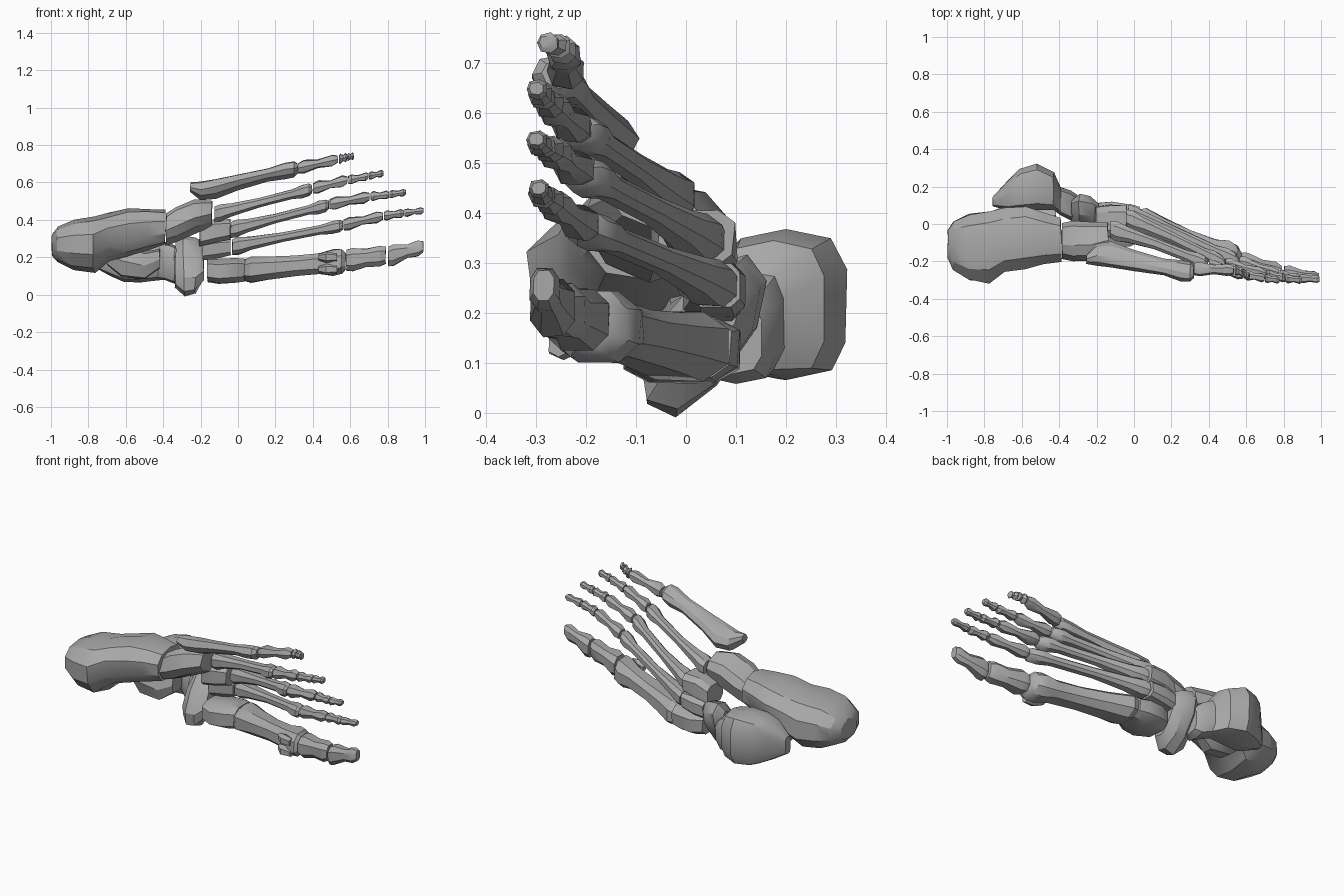
import bpy, bmesh, math, random
from mathutils import Vector

random.seed(4)
mat = bpy.data.materials.new("bone grey")
mat.diffuse_color = (0.4, 0.4, 0.4, 1)


def bone(name, stations, sides=8, square=0.8, jitter=0.05, roll=0):
    """Loft rings (x, y, z, half size in y, half size in z) along the bone."""
    bm = bmesh.new()
    rings = []
    c, s = math.cos(math.radians(roll)), math.sin(math.radians(roll))
    full = math.cos(math.pi / sides) ** square
    for x, y, z, ry, rz in stations:
        ring = []
        for i in range(sides):
            t = 2 * math.pi * (i + 0.5) / sides
            u, v = math.cos(t), math.sin(t)
            u = math.copysign(abs(u) ** square, u) / full * ry * random.uniform(1 - jitter, 1 + jitter)
            v = math.copysign(abs(v) ** square, v) / full * rz * random.uniform(1 - jitter, 1 + jitter)
            dx = random.uniform(-jitter, jitter) * (ry + rz) * 0.5
            ring.append(bm.verts.new((x + dx, y + u * c - v * s, z + u * s + v * c)))
        rings.append(ring)
    for a, b in zip(rings, rings[1:]):
        for i in range(sides):
            j = (i + 1) % sides
            bm.faces.new((a[i], a[j], b[j], b[i]))
    bm.faces.new(rings[0])
    bm.faces.new(rings[-1][::-1])
    bmesh.ops.recalc_face_normals(bm, faces=bm.faces)
    me = bpy.data.meshes.new(name)
    bm.to_mesh(me)
    bm.free()
    me.materials.append(mat)
    ob = bpy.data.objects.new(name, me)
    bpy.context.collection.objects.link(ob)
    bpy.ops.object.select_all(action='DESELECT')
    ob.select_set(True)
    bpy.context.view_layer.objects.active = ob
    bpy.ops.object.shade_smooth_by_angle(angle=math.radians(32))
    return ob


def long_bone(name, start, end, profile, bow=0, **kw):
    """Bone between two points; profile gives (fraction, half y, half z)."""
    a, b = Vector(start), Vector(end)
    rings = []
    for t, ry, rz in profile:
        p = a.lerp(b, t)
        rings.append((p.x, p.y + bow * math.sin(math.pi * t), p.z, ry, rz))
    return bone(name, rings, **kw)


# Heel bone with its inner shelf
bone("heel_bone", [
    (-0.995, -0.11, 0.265, 0.075, 0.055), (-0.965, -0.115, 0.27, 0.13, 0.09),
    (-0.88, -0.125, 0.27, 0.175, 0.128), (-0.77, -0.122, 0.268, 0.19, 0.148),
    (-0.69, -0.085, 0.31, 0.175, 0.122), (-0.58, -0.07, 0.335, 0.165, 0.12),
    (-0.48, -0.08, 0.35, 0.135, 0.105), (-0.39, -0.085, 0.36, 0.115, 0.09)],
     sides=10, square=0.88, jitter=0.04)
bone("heel_shelf", [
    (-0.70, 0.03, 0.21, 0.05, 0.05), (-0.62, 0.015, 0.18, 0.07, 0.085),
    (-0.50, 0.015, 0.155, 0.06, 0.07), (-0.42, 0.03, 0.19, 0.05, 0.05)], sides=7)

# Ankle bone: domed body, neck and head
bone("ankle_bone", [
    (-0.755, 0.12, 0.19, 0.025, 0.05), (-0.68, 0.15, 0.21, 0.075, 0.11),
    (-0.61, 0.185, 0.215, 0.11, 0.14), (-0.52, 0.20, 0.215, 0.122, 0.145),
    (-0.43, 0.175, 0.21, 0.10, 0.13), (-0.39, 0.12, 0.18, 0.075, 0.10),
    (-0.34, 0.10, 0.16, 0.08, 0.10), (-0.30, 0.09, 0.15, 0.06, 0.07)],
     sides=10, square=0.6, jitter=0.03)

# Midfoot bones
bone("navicular", [
    (-0.335, 0.04, 0.155, 0.05, 0.13), (-0.29, 0.035, 0.155, 0.08, 0.172),
    (-0.23, 0.03, 0.155, 0.08, 0.16), (-0.185, 0.03, 0.17, 0.05, 0.11)],
     sides=9, square=0.9, roll=-34)
bone("cuboid", [
    (-0.385, -0.09, 0.35, 0.09, 0.075), (-0.33, -0.09, 0.375, 0.10, 0.082),
    (-0.23, -0.09, 0.415, 0.095, 0.08), (-0.14, -0.07, 0.435, 0.075, 0.06)],
     square=0.7, roll=-20)
bone("inner_cuneiform", [
    (-0.165, -0.01, 0.13, 0.09, 0.06), (-0.10, -0.01, 0.125, 0.115, 0.065),
    (-0.02, -0.005, 0.13, 0.11, 0.065), (0.035, 0.0, 0.13, 0.09, 0.06)], square=0.65)
bone("middle_cuneiform", [
    (-0.19, 0.055, 0.235, 0.06, 0.05), (-0.12, 0.06, 0.245, 0.06, 0.052),
    (-0.04, 0.06, 0.255, 0.05, 0.045)], square=0.6)
bone("outer_cuneiform", [
    (-0.205, 0.015, 0.315, 0.075, 0.055), (-0.13, 0.015, 0.34, 0.085, 0.065),
    (-0.04, 0.02, 0.35, 0.075, 0.055)], square=0.6)

# Metatarsals: wide base, thin shaft, rounded head
shaft = [(0, 0.045, 0.04), (0.06, 0.053, 0.046), (0.17, 0.042, 0.036), (0.45, 0.03, 0.025),
         (0.8, 0.03, 0.025), (0.9, 0.044, 0.035), (0.97, 0.04, 0.033), (1, 0.025, 0.022)]
for n, a, b in [("second", (-0.03, 0.055, 0.255), (0.56, -0.205, 0.37)),
                ("third", (-0.04, 0.03, 0.345), (0.485, -0.215, 0.48)),
                ("fourth", (-0.125, -0.03, 0.43), (0.395, -0.22, 0.565))]:
    long_bone(n + "_metatarsal", a, b, shaft, bow=0.012)
bone("fifth_metatarsal", [
    (-0.255, -0.19, 0.575, 0.02, 0.025), (-0.20, -0.165, 0.555, 0.055, 0.042),
    (-0.12, -0.165, 0.565, 0.068, 0.042), (0.0, -0.195, 0.60, 0.055, 0.034),
    (0.16, -0.23, 0.64, 0.044, 0.028), (0.25, -0.25, 0.66, 0.055, 0.036),
    (0.30, -0.257, 0.67, 0.05, 0.036), (0.32, -0.257, 0.675, 0.03, 0.022)], roll=-28)
long_bone("first_metatarsal", (0.03, 0.0, 0.13), (0.575, -0.20, 0.178), [
    (0, 0.08, 0.055), (0.07, 0.10, 0.07), (0.25, 0.08, 0.06), (0.5, 0.066, 0.053),
    (0.75, 0.066, 0.055), (0.88, 0.085, 0.07), (0.96, 0.075, 0.065), (1, 0.045, 0.045)])

# Pair of small round bones under the first metatarsal head
for i, z in enumerate((0.135, 0.20)):
    bone(f"sesamoid_{i + 1}", [(0.43, -0.225, z, 0.015, 0.015), (0.47, -0.245, z, 0.028, 0.026),
                              (0.53, -0.255, z, 0.02, 0.02)], sides=6)

# Small toes: three bones each, pinched in the middle
toes = {
    "second": ((0.565, -0.205, 0.373), (0.78, -0.27, 0.422), (0.89, -0.29, 0.437), (0.995, -0.295, 0.45)),
    "third": ((0.49, -0.215, 0.483), (0.71, -0.27, 0.525), (0.81, -0.29, 0.535), (0.90, -0.30, 0.548)),
    "fourth": ((0.40, -0.22, 0.568), (0.59, -0.27, 0.613), (0.70, -0.29, 0.635), (0.78, -0.30, 0.65)),
    "fifth": ((0.32, -0.24, 0.677), (0.54, -0.245, 0.725), (0.585, -0.26, 0.735), (0.62, -0.28, 0.742)),
}
for n, pts in toes.items():
    for k, part in enumerate(("near", "mid", "tip")):
        w = (0.037, 0.028, 0.023)[k]
        long_bone(f"{n}_toe_{part}", pts[k], Vector(pts[k]).lerp(Vector(pts[k + 1]), 0.97), [
            (0, w * 0.8, w * 0.7), (0.15, w, w * 0.9), (0.5, w * 0.62, w * 0.55),
            (0.85, w * 0.85, w * 0.8), (1, w * 0.6, w * 0.5)], sides=7, jitter=0.08)

# Big toe: two bones
long_bone("big_toe_near", (0.58, -0.21, 0.183), (0.79, -0.26, 0.21), [
    (0, 0.055, 0.055), (0.15, 0.065, 0.062), (0.5, 0.045, 0.048), (0.85, 0.05, 0.056),
    (1, 0.035, 0.045)])
long_bone("big_toe_tip", (0.805, -0.265, 0.205), (0.99, -0.285, 0.255), [
    (0, 0.04, 0.052), (0.15, 0.045, 0.058), (0.55, 0.026, 0.036), (0.85, 0.03, 0.042),
    (1, 0.02, 0.03)])
